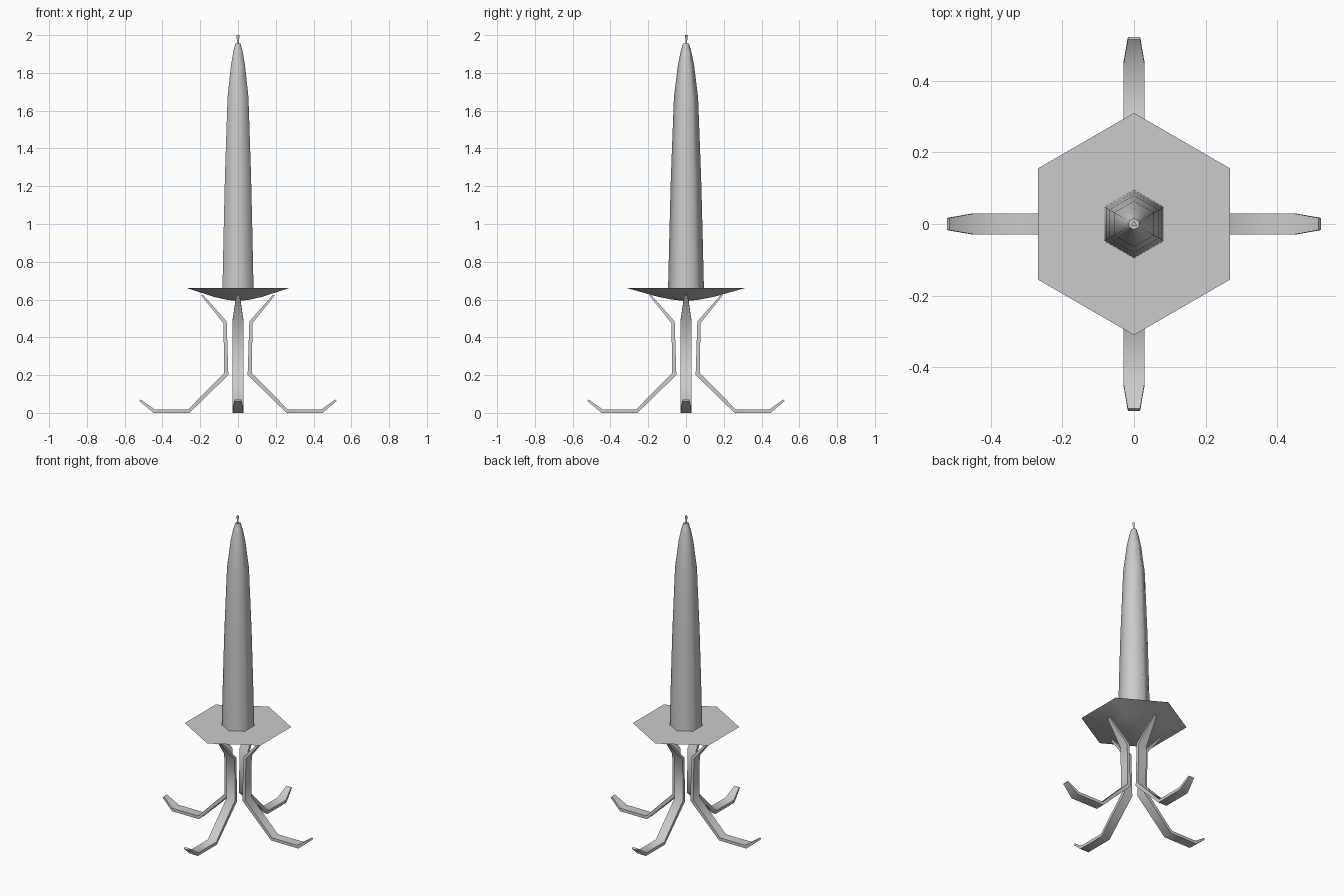
import bpy, math
from mathutils import Matrix, Vector

if "Cube" in bpy.data.objects:
    bpy.data.objects.remove(bpy.data.objects["Cube"])


def make_object(name, verts, faces, angle):
    mesh = bpy.data.meshes.new(name)
    mesh.from_pydata(verts, [], faces)
    mesh.update()
    obj = bpy.data.objects.new(name, mesh)
    bpy.context.collection.objects.link(obj)
    bpy.ops.object.select_all(action='DESELECT')
    obj.select_set(True)
    bpy.context.view_layer.objects.active = obj
    bpy.ops.object.shade_smooth_by_angle(angle=math.radians(angle))
    return obj


def skin(rings):
    """Join equal-sized rings of points into a closed, capped tube."""
    n = len(rings[0])
    verts = [p for ring in rings for p in ring]
    faces = [(i * n + j, i * n + (j + 1) % n, (i + 1) * n + (j + 1) % n, (i + 1) * n + j)
             for i in range(len(rings) - 1) for j in range(n)]
    faces.append(tuple(reversed(range(n))))
    faces.append(tuple(range(len(verts) - n, len(verts))))
    return verts, faces


def lathe(name, profile, sides, angle):
    """Stack polygons (radius, z), listed bottom to top, one corner towards +y."""
    rings = [[(r * math.cos(math.pi / 2 + k * math.tau / sides),
               r * math.sin(math.pi / 2 + k * math.tau / sides), z)
              for k in range(sides)] for r, z in profile]
    return make_object(name, *skin(rings), angle)


# Tapered six-sided candle and its three-sided wick
lathe("candle", [(0.095, 0.655), (0.088, 0.95), (0.080, 1.25), (0.064, 1.67),
                 (0.043, 1.84), (0.029, 1.91), (0.016, 1.955)], 6, 65)
lathe("wick", [(0.004, 1.94), (0.006, 1.97), (0.010, 2.0)], 3, 30)

# Hexagonal drip plate with a flat top and shallow bowl underneath
lathe("drip_plate", [(0.004, 0.592), (0.075, 0.60), (0.15, 0.615), (0.31, 0.66)], 6, 65)

# Leg stations: outer/upper point, inner/lower point (radius, z), half width
stations = [((0.195, 0.622), (0.186, 0.626), 0.009),
            ((0.077, 0.475), (0.060, 0.484), 0.030),
            ((0.073, 0.212), (0.051, 0.201), 0.030),
            ((0.263, 0.023), (0.257, 0.004), 0.030),
            ((0.442, 0.023), (0.448, 0.004), 0.030),
            ((0.515, 0.071), (0.522, 0.063), 0.017)]
rings = [[(a[0], -w, a[1]), (a[0], w, a[1]), (b[0], w, b[1]), (b[0], -w, b[1])]
         for a, b, w in stations]
# Rest the leg exactly on the ground
low = min(p[2] for ring in rings for p in ring)
rings = [[(x, y, z - low if z < 0.03 else z) for x, y, z in ring] for ring in rings]
leg_verts, leg_faces = skin(rings)
leg_faces = [tuple(reversed(f)) for f in leg_faces]

# Four legs around the centre
for k, side in enumerate(("right", "back", "left", "front")):
    turn = Matrix.Rotation(k * math.pi / 2, 3, 'Z')
    make_object(side + "_leg", [turn @ Vector(v) for v in leg_verts], leg_faces, 50)
